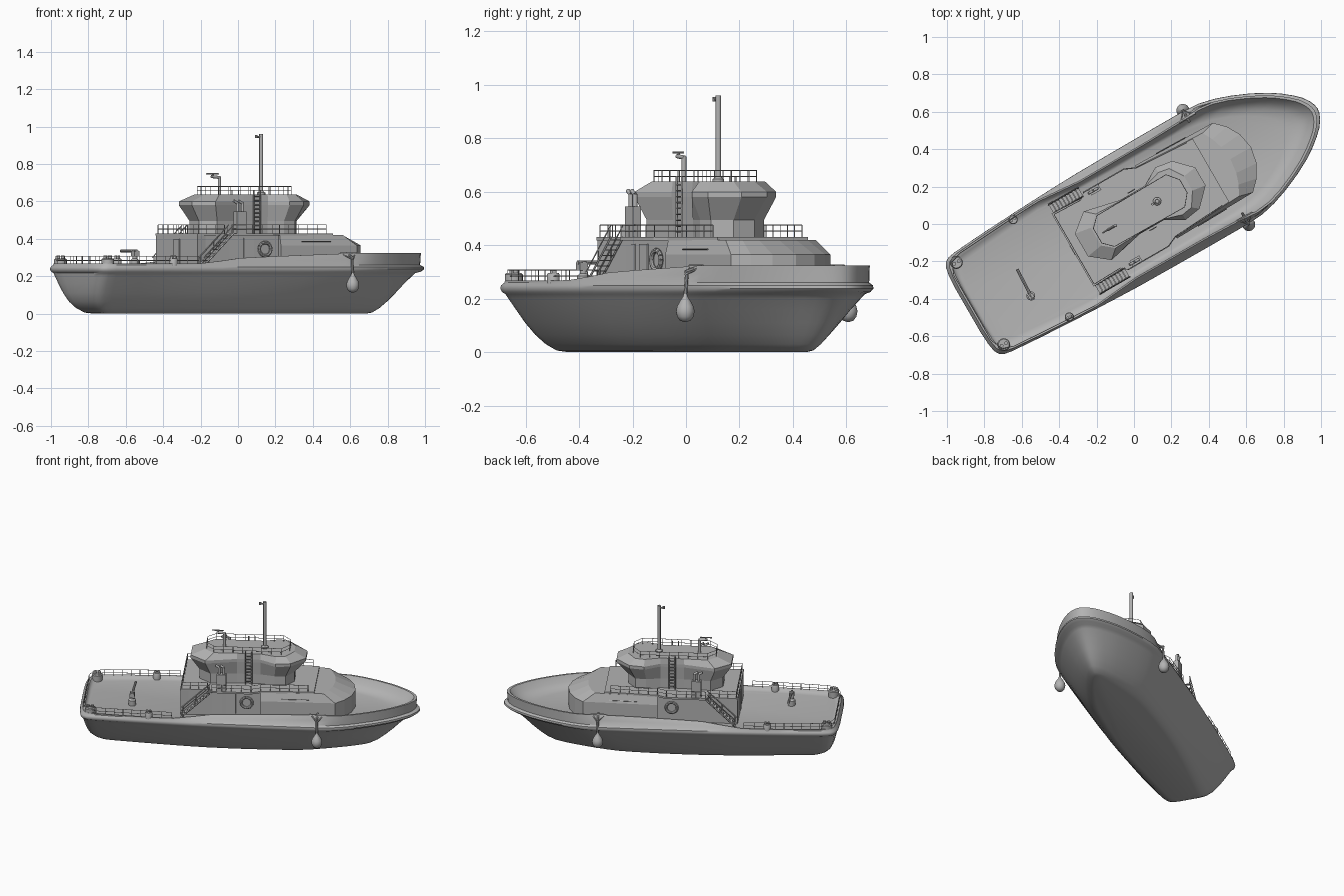
import bpy, bmesh, math
from mathutils import Vector, Matrix

cube = bpy.data.objects.get("Cube")
if cube:
    bpy.data.objects.remove(cube)

grey = bpy.data.materials.new("grey_paint")
grey.use_nodes = True
colour = (0.45, 0.45, 0.45, 1)
grey.diffuse_color = colour
grey.node_tree.nodes["Principled BSDF"].inputs["Base Color"].default_value = colour

# Boat is built along +x, then turned to its heading
HEADING = Matrix.Rotation(math.radians(30), 4, 'Z') @ Matrix.Translation((0, 0.043, 0))


def finish(name, bm, smooth=False):
    bmesh.ops.recalc_face_normals(bm, faces=bm.faces)
    bm.transform(HEADING)
    mesh = bpy.data.meshes.new(name)
    bm.to_mesh(mesh)
    bm.free()
    mesh.materials.append(grey)
    if smooth:
        mesh.shade_smooth()
        mesh.set_sharp_from_angle(angle=math.radians(38))
    obj = bpy.data.objects.new(name, mesh)
    bpy.context.collection.objects.link(obj)


def loft(bm, rings):
    loops = [[bm.verts.new(p) for p in ring] for ring in rings]
    n = len(loops[0])
    for a, b in zip(loops, loops[1:]):
        for i in range(n):
            j = (i + 1) % n
            bm.faces.new((a[i], a[j], b[j], b[i]))
    bm.faces.new(loops[0])
    bm.faces.new(loops[-1])


def mirrored(half, z):
    """Close a half outline across the centreline at height z."""
    return [(x, -y, z) for x, y in half] + [(x, y, z) for x, y in reversed(half) if y > 0]


def box(bm, centre, size):
    m = Matrix.Translation(centre) @ Matrix.Diagonal((*size, 1))
    bmesh.ops.create_cube(bm, size=1, matrix=m)


def tube(bm, p, q, r, sides=4):
    p, q = Vector(p), Vector(q)
    d = q - p
    m = Matrix.Translation((p + q) / 2) @ d.to_track_quat('Z', 'Y').to_matrix().to_4x4()
    bmesh.ops.create_cone(bm, cap_ends=True, segments=sides, radius1=r, radius2=r,
                          depth=d.length, matrix=m)


def lathe(bm, centre, profile, sides=16):
    cx, cy, cz = centre
    turn = [math.tau * i / sides for i in range(sides)]
    loft(bm, [[(cx + r * math.cos(a), cy + r * math.sin(a), cz + z) for a in turn]
              for r, z in profile])


def rail(bm, path, z, height, bars=2, gap=0.06, r=0.0018):
    for a, b in zip(path, path[1:]):
        a, b = Vector((*a, z)), Vector((*b, z))
        n = max(1, round((b - a).length / gap))
        for i in range(n + 1):
            p = a.lerp(b, i / n)
            tube(bm, p, p + Vector((0, 0, height)), r)
        for k in range(1, bars + 1):
            up = Vector((0, 0, height * k / bars))
            tube(bm, a + up, b + up, r)


def flip(path, side):
    return [(x, y * side) for x, y in path]


def ease(x, a, b):
    t = min(1, max(0, (x - a) / (b - a)))
    return t * t * (3 - 2 * t)


# Hull: half-breadths along the length, lofted upward ring by ring
PLAN = [(0, 0), (0, .13), (.002, .21), (.006, .258), (.013, .284), (.024, .298), (.045, .306),
        (.12, .318), (.17, .324), (.22, .33), (.28, .336), (.34, .341), (.4, .345), (.5, .347),
        (.6, .348), (.7, .348), (.75, .342), (.79, .322), (.83, .292), (.875, .25),
        (.915, .204), (.94, .168), (.963, .128), (.98, .093), (.992, .056), (.998, .026), (1, 0)]


def sheer(x):
    return 0.268 + 0.036 * ease(x, -.44, -.02) + 0.021 * min(1, max(0, x / 0.6))


def hull_ring(z, stern, bow, scale, rise=0, lean=0):
    """rise lifts the ring toward the sheer line, lean pulls it inboard amidships."""
    half = []
    for s, w in PLAN:
        x = stern + (bow - stern) * s
        w *= scale ** (1 - 0.33 * math.sin(math.pi * s))
        half.append((x, w - lean * ease(x, -.44, -.1) * (1 - ease(x, .4, .75))))
    ring = [(x, -y) for x, y in half] + [(x, y) for x, y in half[-2:0:-1]]
    return [(x, y, z + rise * (sheer(x) - z)) for x, y in ring]


bm = bmesh.new()
loft(bm, [hull_ring(*level) for level in (
    (0, -.83, .81, .3), (.006, -.875, .85, .38), (.03, -.915, .895, .47),
    (.065, -.945, .94, .57), (.11, -.963, .99, .69), (.16, -.975, 1.04, .81),
    (.20, -.982, 1.085, .91), (.217, -.985, 1.105, .95), (.225, -.995, 1.14, .985),
    (.238, -1.0, 1.159, 1), (.25, -.997, 1.157, .995), (.26, -.986, 1.135, .965, 0, .006),
    (.26, -.984, 1.137, .965, .5, .016), (.25, -.982, 1.14, .965, 1, .035),
    (.25, -.968, 1.122, .935, 1, .035), (.25, -.962, 1.085, .885, .45, .03),
    (.25, -.955, 1.03, .83, .12, .03), (.25, -.945, .96, .78, 0, .03))])
finish("hull", bm, True)

# Deckhouse: plain aft block, wider forward block with a sloped front
bm = bmesh.new()
aft = [(-.352, .222), (-.3, .215), (.2, .2)]
loft(bm, [mirrored(aft, .245), mirrored(aft, .425)])
fore = [(.16, .225), (.635, .215), (.69, .16), (.73, .09), (.748, 0)]
fore_top = [(.16, .212), (.56, .195), (.59, .14), (.61, .08), (.62, 0)]
loft(bm, [mirrored(fore, .245), mirrored(fore, .365), mirrored(fore_top, .42)])
finish("deckhouse", bm)

bm = bmesh.new()
walk = [(-.354, .225), (-.17, .217), (-.15, .242), (.1, .242), (.16, .215), (.5, .195)]
loft(bm, [mirrored(walk, .418), mirrored(walk, .43)])
finish("upper_deck", bm)

# Wheelhouse: one body, flared at both ends and upright at the waist
bm = bmesh.new()
base = [(-.245, .05), (-.17, .115), (0, .1), (.15, .1), (.24, .12), (.31, .115), (.36, .045)]
brow = [(-.3, .07), (-.2, .15), (0, .105), (.15, .105), (.25, .162), (.345, .147), (.435, .055)]
roof = [(-.21, .055), (-.15, .105), (0, .1), (.15, .1), (.25, .13), (.31, .12), (.36, .045)]
loft(bm, [mirrored(base, .425), mirrored(base, .495), mirrored(brow, .58),
          mirrored(brow, .6), mirrored(roof, .638)])
finish("wheelhouse", bm)

# Doors and fore-house handrails
bm = bmesh.new()
for side in (-1, 1):
    for x in (-.12, -.03):
        box(bm, (x, side * .2085, .335), (.06, .008, .14))
    tube(bm, (.29, side * .224, .385), (.47, side * .22, .385), .003)
box(bm, (-.354, 0, .33), (.006, .06, .14))
finish("doors_and_handrails", bm)

# Life rings
bm = bmesh.new()
for side in (-1, 1):
    pts = [(.07 + .036 * math.cos(a), side * .212, .345 + .036 * math.sin(a))
           for a in [math.tau * i / 14 for i in range(15)]]
    for p, q in zip(pts, pts[1:]):
        tube(bm, p, q, .009, 8)
finish("life_rings", bm, True)

# Side stairs and waist ladders
bm = bmesh.new()
for side in (-1, 1):
    for y in (.222, .275):
        tube(bm, (-.345, side * y, .255), (-.16, side * y, .43), .005)
        tube(bm, (-.345, side * y, .3), (-.16, side * y, .475), .003)
        for t in (.05, .5, .95):
            x, z = -.345 + .185 * t, .255 + .175 * t
            tube(bm, (x, side * y, z), (x, side * y, z + .045), .0025)
    for i in range(9):
        t = (i + .5) / 9
        box(bm, (-.345 + .185 * t, side * .2485, .255 + .175 * t), (.018, .052, .004))
    for x in (.055, .095):
        tube(bm, (x, side * .116, .43), (x, side * .116, .66), .004)
    for i in range(9):
        z = .45 + i * .022
        tube(bm, (.055, side * .116, z), (.095, side * .116, z), .003)
finish("stairs_and_ladders", bm)

# Railings: house top, wheelhouse roof and stern
bm = bmesh.new()
for side in (-1, 1):
    rail(bm, flip([(-.345, 0), (-.345, .215), (-.18, .21)], side), .43, .045)
    rail(bm, flip([(-.15, .237), (.1, .237), (.16, .21), (.46, .192)], side), .43, .045)
    rail(bm, flip([(-.2, 0), (-.2, .045), (-.15, .095), (.28, .1), (.33, .04), (.33, 0)], side),
         .635, .045)
    rail(bm, flip([(-.972, 0), (-.972, .2), (-.945, .268), (-.88, .288), (-.6, .306),
                   (-.4, .316)], side), .262, .045)
finish("railings", bm)

# Twin exhausts on boxed trunks
bm = bmesh.new()
for side in (-1, 1):
    y = side * .22
    box(bm, (-.09, y, .485), (.06, .035, .12))
    for x in (-.105, -.075):
        tube(bm, (x, y, .54), (x, y, .592), .009, 10)
        tube(bm, (x, y, .59), (x - .024, y, .604), .008, 10)
finish("exhausts", bm, True)

# Mast
bm = bmesh.new()
tube(bm, (.168, 0, .63), (.168, 0, .96), .0105, 12)
tube(bm, (.168, 0, .945), (.138, 0, .945), .005, 8)
tube(bm, (.138, 0, .938), (.138, 0, .955), .007, 8)
lathe(bm, (.168, 0, .635), [(.022, 0), (.022, .012), (.012, .02)])
finish("mast", bm, True)

# Water cannon on the roof
bm = bmesh.new()
tube(bm, (-.09, 0, .63), (-.09, 0, .73), .009, 10)
tube(bm, (-.085, 0, .728), (-.14, 0, .733), .008, 10)
tube(bm, (-.13, 0, .73), (-.13, 0, .745), .005, 8)
tube(bm, (-.17, 0, .747), (-.095, 0, .747), .004, 8)
finish("water_cannon", bm, True)

# Deck boom on its post
bm = bmesh.new()
lathe(bm, (-.67, -.1, .25), [(.024, 0), (.024, .035), (.013, .045), (.013, .09)])
tube(bm, (-.67, -.125, .335), (-.662, .06, .335), .008, 8)
box(bm, (-.67, -.105, .32), (.03, .035, .03))
finish("deck_boom", bm, True)

# Bollards
bm = bmesh.new()
for side in (-1, 1):
    for x, y, r in ((-.925, .253, .034), (-.548, .3, .024)):
        lathe(bm, (x, side * y, .25), [(r, 0), (r, .04), (r * .85, .046)])
        for dx in (-.4, .4):
            tube(bm, (x + dx * r, side * y, .29), (x + dx * r, side * y, .31), r * .3, 10)
finish("bollards", bm, True)

# Hanging pear fenders with their arms
bm = bmesh.new()
pear = [(.004, -.042), (.02, -.037), (.031, -.022), (.035, -.002), (.031, .016), (.02, .036),
        (.009, .053), (.006, .065)]
for side in (-1, 1):
    y = side * .352
    lathe(bm, (.53, y, .155), pear, 20)
    tube(bm, (.53, y, .215), (.53, side * .345, .3), .007, 8)
    tube(bm, (.53, side * .28, .322), (.53, y, .3), .007, 8)
    for x in (.49, .57):
        tube(bm, (x, side * .305, .32), (.53, y, .29), .004, 6)
    tube(bm, (.48, side * .305, .322), (.58, side * .305, .322), .006, 6)
finish("fenders", bm, True)
